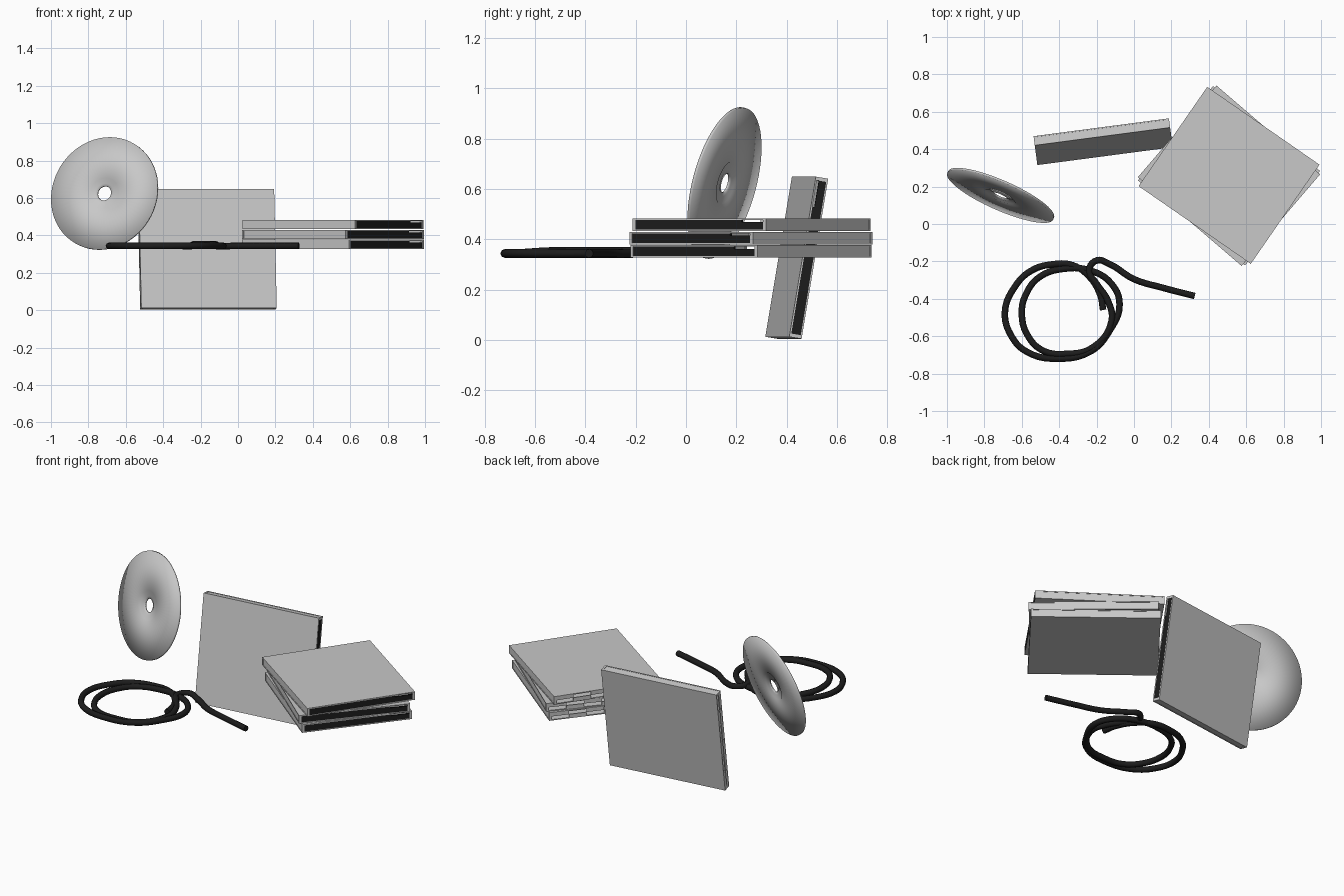
import bpy, bmesh, math
from mathutils import Matrix, Vector

if "Cube" in bpy.data.objects:
    bpy.data.objects.remove(bpy.data.objects["Cube"])


def material(name, value):
    m = bpy.data.materials.new(name)
    m.diffuse_color = (value, value, value, 1)
    m.use_nodes = True
    m.node_tree.nodes["Principled BSDF"].inputs["Base Color"].default_value = m.diffuse_color
    return m


GREY = material("pale grey", 0.58)
BLACK = material("black", 0.012)


def boxes(name, ranges, mat, matrix):
    """One object from axis-aligned boxes given as (x0, x1, y0, y1, z0, z1)."""
    bm = bmesh.new()
    for x0, x1, y0, y1, z0, z1 in ranges:
        m = Matrix.Translation(((x0 + x1) / 2, (y0 + y1) / 2, (z0 + z1) / 2))
        m = m @ Matrix.Diagonal((x1 - x0, y1 - y0, z1 - z0, 1))
        bmesh.ops.create_cube(bm, size=1, matrix=m)
    me = bpy.data.meshes.new(name)
    bm.to_mesh(me)
    bm.free()
    me.materials.append(mat)
    ob = bpy.data.objects.new(name, me)
    ob.matrix_world = matrix
    bpy.context.collection.objects.link(ob)
    return ob


# Hollow flat case: two covers, recessed side walls, tabbed end, dark spine
L, W, T = 0.365, 0.3225, 0.025


def case(name, loc, rx, rz):
    m = (Matrix.Translation(loc) @ Matrix.Rotation(math.radians(rz), 4, 'Z')
         @ Matrix.Rotation(math.radians(rx), 4, 'X'))
    shell = [(-L, L, -W, W, T - 0.006, T), (-L, L, -W, W, -T, -T + 0.006)]
    for s in (-1, 1):
        y = sorted((s * (W - 0.010), s * (W - 0.002)))
        shell.append((-L + 0.004, L - 0.004, *y, -T + 0.006, T - 0.006))
        # corner posts at both ends
        y = sorted((s * (W - 0.014), s * W))
        shell.append((-L, -L + 0.012, *y, -T + 0.006, T - 0.006))
        shell.append((L - 0.012, L, *y, -T + 0.006, T - 0.006))
    # alternating upper and lower tabs along the open end
    n = 6
    step = 2 * (W - 0.014) / n
    for i in range(n):
        y0 = -W + 0.014 + i * step
        z = (0, T - 0.006) if i % 2 else (-T + 0.006, 0)
        shell.append((-L, -L + 0.006, y0, y0 + step, *z))
    boxes(name + "_shell", shell, GREY, m)
    spine = [(L - 0.012, L - 0.002, -W + 0.014, W - 0.014, -T + 0.006, 0.010),
             (L - 0.012, L - 0.002, -W + 0.014, W - 0.12, 0.010, T - 0.006)]
    boxes(name + "_spine", spine, BLACK, m)


case("lower_case", (0.508, 0.258, 0.352), 0, -38.4)
case("middle_case", (0.508, 0.258, 0.405), 0, -40.6)
case("upper_case", (0.508, 0.260, 0.458), 0, -34.7)
case("leaning_case", (-0.165, 0.44, 0.327), 80.5, 7.5)


# Thin disc: closed profile revolved, softly shaded with a recessed hub
profile = [(0.039, 0.004), (0.052, 0.004), (0.054, 0.006), (0.085, 0.006),
           (0.088, 0.009), (0.309, 0.006)]
profile += [(r, -z) for r, z in reversed(profile)]
SEG = 64
bm = bmesh.new()
rings = []
for i in range(SEG):
    a = 2 * math.pi * i / SEG
    rings.append([bm.verts.new((r * math.cos(a), r * math.sin(a), z)) for r, z in profile])
for i in range(SEG):
    p, q = rings[i], rings[(i + 1) % SEG]
    for j in range(len(profile)):
        k = (j + 1) % len(profile)
        bm.faces.new((p[j], q[j], q[k], p[k])).smooth = True
bmesh.ops.recalc_face_normals(bm, faces=bm.faces)
me = bpy.data.meshes.new("disc")
bm.to_mesh(me)
bm.free()
me.materials.append(GREY)
disc = bpy.data.objects.new("disc", me)
normal = Vector((-0.39, -0.886, 0.24))
disc.matrix_world = Matrix.Translation((-0.713, 0.153, 0.624)) @ normal.to_track_quat('Z', 'Y').to_matrix().to_4x4()
bpy.context.collection.objects.link(disc)


# Coiled cable: two loose loops and a free tail
path = [(-.165, -.46), (-.18, -.38), (-.24, -.28), (-.33, -.22), (-.43, -.215),
        (-.55, -.25), (-.64, -.34), (-.69, -.47), (-.655, -.60), (-.57, -.685),
        (-.41, -.72), (-.23, -.68), (-.13, -.57), (-.077, -.43), (-.12, -.32),
        (-.23, -.25), (-.38, -.24), (-.50, -.28), (-.57, -.36), (-.60, -.48),
        (-.56, -.61), (-.48, -.68), (-.37, -.695), (-.22, -.66), (-.12, -.52),
        (-.14, -.41), (-.20, -.32), (-.24, -.25), (-.20, -.195), (-.13, -.215),
        (0, -.295), (.15, -.34), (.325, -.385)]
cu = bpy.data.curves.new("cable", 'CURVE')
cu.dimensions = '3D'
cu.bevel_depth = 0.0175
cu.bevel_resolution = 2
cu.resolution_u = 5
cu.use_fill_caps = True
sp = cu.splines.new('BEZIER')
sp.bezier_points.add(len(path) - 1)
for i, (bp, (x, y)) in enumerate(zip(sp.bezier_points, path)):
    z = 0.352 if 24 <= i <= 28 else 0.344
    bp.co = (x, y, z)
    bp.handle_left_type = bp.handle_right_type = 'AUTO'
cu.materials.append(BLACK)
bpy.context.collection.objects.link(bpy.data.objects.new("cable", cu))
